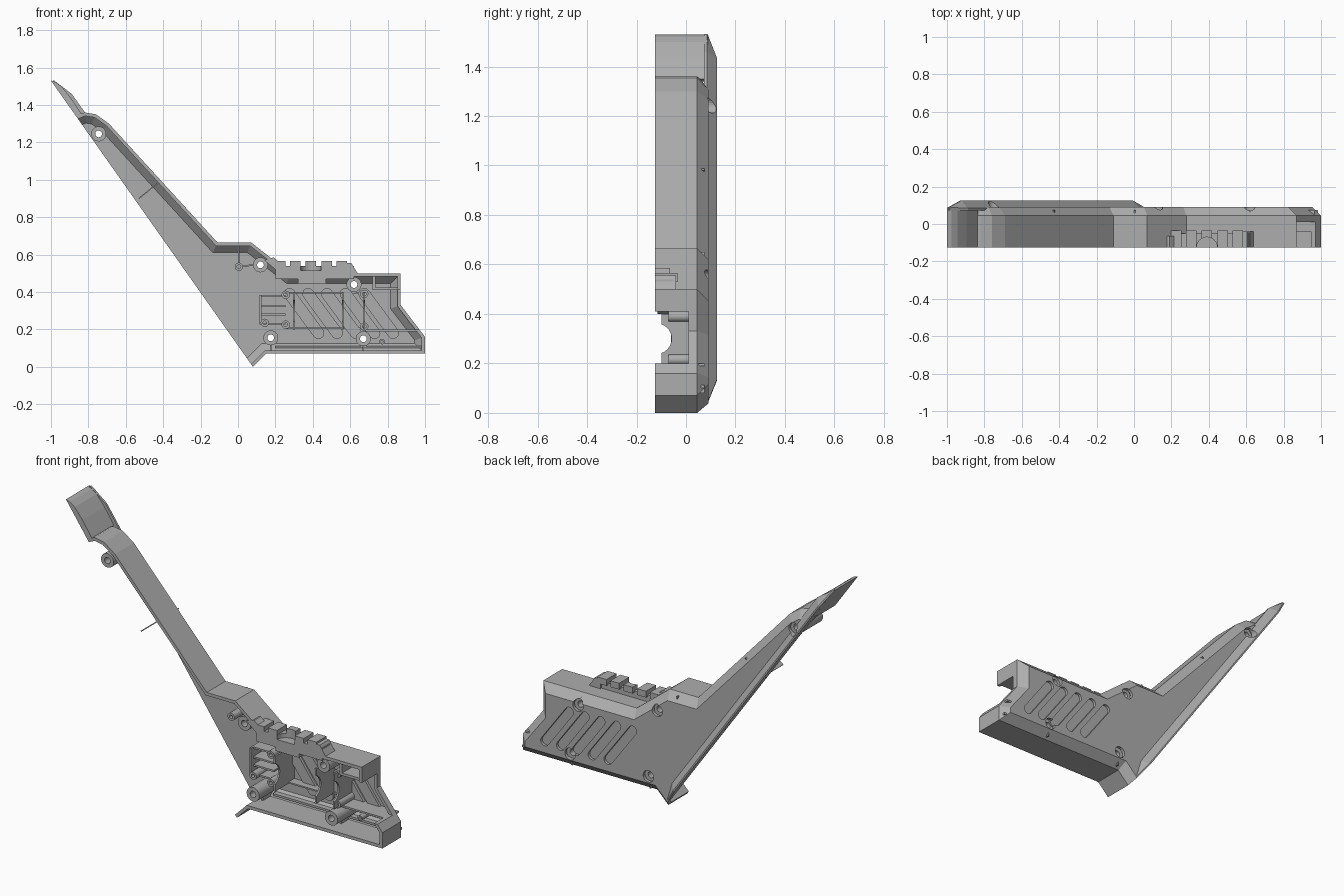
import bpy, bmesh, math
from mathutils import Vector

if "Cube" in bpy.data.objects:
    bpy.data.objects.remove(bpy.data.objects["Cube"])

grey = bpy.data.materials.new("mid grey plastic")
grey.diffuse_color = (0.42, 0.42, 0.42, 1)
grey.use_nodes = True
grey.node_tree.nodes["Principled BSDF"].inputs["Base Color"].default_value = grey.diffuse_color


def loft(name, rings, closed=False, smooth=False):
    """Skin a list of equal-length rings; cap the ends, or join last to first."""
    bm = bmesh.new()
    vs = [[bm.verts.new(p) for p in r] for r in rings]
    n = len(rings[0])
    pairs = list(zip(vs, vs[1:])) + ([(vs[-1], vs[0])] if closed else [])
    for a, b in pairs:
        for i in range(n):
            j = (i + 1) % n
            bm.faces.new((a[i], a[j], b[j], b[i]))
    if not closed:
        bm.faces.new(vs[0])
        bm.faces.new(vs[-1])
    bmesh.ops.recalc_face_normals(bm, faces=bm.faces)
    me = bpy.data.meshes.new(name)
    bm.to_mesh(me)
    bm.free()
    me.materials.append(grey)
    ob = bpy.data.objects.new(name, me)
    bpy.context.collection.objects.link(ob)
    if smooth:
        bpy.ops.object.select_all(action='DESELECT')
        ob.select_set(True)
        bpy.context.view_layer.objects.active = ob
        bpy.ops.object.shade_smooth_by_angle(angle=math.radians(35))
    return ob


def ring(poly, y):
    return [(x, y, z) for x, z in poly]


def prism(name, poly, y0, y1, **k):
    return loft(name, [ring(poly, y0), ring(poly, y1)], **k)


def box(name, x0, x1, y0, y1, z0, z1):
    return prism(name, [(x0, z0), (x1, z0), (x1, z1), (x0, z1)], y0, y1)


def rib(name, a, b, y0, y1, t=0.008):
    a, b = Vector(a), Vector(b)
    d = (b - a).normalized() * t / 2
    n = Vector((-d.y, d.x))
    return prism(name, [a - n, b - n, b + n, a + n], y0, y1)


def circle(x, z, r, n=24):
    return [(x + r * math.cos(2 * math.pi * i / n), z + r * math.sin(2 * math.pi * i / n)) for i in range(n)]


def stadium(a, b, r, n=8):
    """Rounded slot outline between two points."""
    ang = math.atan2(b[1] - a[1], b[0] - a[0])
    pts = []
    for c, s in ((b, ang - math.pi / 2), (a, ang + math.pi / 2)):
        pts += [(c[0] + r * math.cos(s + math.pi * i / n), c[1] + r * math.sin(s + math.pi * i / n)) for i in range(n + 1)]
    return pts


def tube(name, x, z, ro, ri, y0, y1):
    return loft(name, [ring(circle(x, z, ro), y0), ring(circle(x, z, ro), y1),
                       ring(circle(x, z, ri), y1), ring(circle(x, z, ri), y0)], closed=True, smooth=True)


def offset(poly, d, d0):
    """Inset a counter-clockwise outline by d; the first edge (the butt line) by d0."""
    lines = []
    for i, p in enumerate(poly):
        p, q = Vector(p), Vector(poly[(i + 1) % len(poly)])
        t = (q - p).normalized()
        lines.append((p + Vector((-t.y, t.x)) * (d0 if i == 0 else d), t))
    out = []
    for i, (p, t) in enumerate(lines):
        q, s = lines[i - 1]
        k = ((p - q).x * t.y - (p - q).y * t.x) / (s.x * t.y - s.y * t.x)
        out.append(tuple(q + s * k))
    return out


def cut(ob, cutters):
    bpy.context.view_layer.objects.active = ob
    for c in cutters:
        c.hide_render = True
        m = ob.modifiers.new("cut", 'BOOLEAN')
        m.operation, m.solver, m.object = 'DIFFERENCE', 'EXACT', c
        bpy.ops.object.modifier_apply(modifier=m.name)


def drop(cutters):
    for c in cutters:
        bpy.data.objects.remove(c)


# half shell: chamfered outside, hollow, open towards -y and along the butt line
P = [(-0.866, 1.34), (0.08, 0), (0.15, 0.07), (1, 0.07), (1, 0.16), (0.87, 0.33), (0.87, 0.5),
     (0.28, 0.5), (0.07, 0.665), (-0.11, 0.665), (-0.69, 1.3), (-0.76, 1.35), (-0.82, 1.36)]
shell = loft("shell_half", [ring(P, -0.125), ring(P, 0.045), ring(offset(P, 0.045, 0), 0.09)])
inner = offset(P, 0.018, -0.05)
cavity = loft("cavity_cutter", [ring(inner, -0.2), ring(inner, 0.036), ring(offset(P, 0.055, -0.05), 0.073)])

# raised lip running along the butt line
A, B = Vector((-1, 1.53)), Vector((0.08, 0))
D = (B - A).normalized()
N = Vector((-D.y, D.x))
stations = []
for z, h in ((1.525, 0.088), (1.43, 0.125), (0.13, 0.125), (0.04, 0.088)):
    e = A.lerp(B, (1.53 - z) / 1.53)
    sec = ((0, 0.073), (0, h), (0.008, h), (0.01 + h - 0.085, 0.085), (0.01 + h - 0.085, 0.073))
    stations.append([(e.x + N.x * o, y, e.y + N.y * o) for o, y in sec])
lip = loft("butt_lip", stations)

# curved tab at the top of the butt
tab = [(-1, 1.53), (-0.866, 1.34), (-0.835, 1.35), (-0.895, 1.44), (-0.945, 1.5), (-0.975, 1.522)]
prism("butt_tab", tab, -0.125, 0.088)

# screw bosses with counterbored holes
screws = [(0.12, 0.545), (0.62, 0.44), (0.175, 0.155), (0.67, 0.15), (-0.745, 1.245)]
bores = []
for x, z in screws:
    tube("screw_boss", x, z, 0.04, 0.018, -0.115, 0.066)
    bores.append(prism("bore_cutter", circle(x, z, 0.033), 0.03, 0.2))

# five slanted blind vent slots, backed by raised pads inside
slots = []
for i in range(5):
    b = 0.43 + 0.1 * i
    s = ((b, 0.18), (b - 0.155, 0.39))
    slots.append(prism("slot_cutter", stadium(*s, 0.026), 0.06, 0.2))
    prism("vent_pad", stadium(*s, 0.031), 0.058, 0.0745)

# opening in the forward end
mouth = box("mouth_cutter", 0.8, 1.1, -0.2, 0.01, 0.2, 0.41)
cut(shell, [cavity] + bores + slots + [mouth])
cut(lip, bores[-1:])
drop([cavity, mouth] + bores + slots)

# shelves above and below the mouth
box("lower_shelf", 0.68, 0.965, -0.04, 0.074, 0.19, 0.2)
box("lower_step", 0.2, 0.985, 0.03, 0.074, 0.1, 0.112)
box("upper_shelf", 0.72, 0.868, -0.11, 0.04, 0.41, 0.425)
box("upper_hook", 0.72, 0.735, -0.11, 0.04, 0.42, 0.49)

# cradle plates with half-round seats
for x in (0.3, 0.56, 0.675):
    sec = [(0.074, 0.2), (0.074, 0.4), (-0.1, 0.4)]
    for i in range(13):
        a = math.radians(160 - 140 * i / 12)
        sec.append((-0.12 + 0.062 * math.sin(a), 0.3 - 0.062 * math.cos(a)))
    sec.append((-0.1, 0.2))
    loft("cradle_plate", [[(x + o, y, z) for y, z in sec] for o in (-0.005, 0.005)])

# frame ribs around the inner compartment
for z in (0.205, 0.395):
    rib("compartment_rib", (0.3, z), (0.56, z), 0.02, 0.074)
    rib("side_rib", (0.56, z), (0.68, z), 0.05, 0.074)
    rib("side_rib", (0.25, z), (0.3, z), 0.0, 0.074)
rib("contact_wall", (0.12, 0.225), (0.12, 0.385), -0.06, 0.074, 0.01)
for z in (0.23, 0.28, 0.325, 0.38):
    rib("contact_rib", (0.12, z), (0.255, z), -0.04, 0.074, 0.01)

# small posts
for x, z in ((0.255, 0.385), (0.255, 0.225), (0.143, 0.235), (0.675, 0.39), (0.675, 0.215), (0.005, 0.535)):
    tube("small_post", x, z, 0.022, 0.01, -0.07, 0.074)
tube("tiny_post", 0.77, 0.135, 0.015, 0.007, 0.0, 0.074)

# stiffening ribs
rib("butt_rib", (-0.53, 0.9), (-0.425, 0.985), -0.12, 0.074, 0.006)
rib("boss_rib", (0.175, 0.08), (0.175, 0.12), -0.03, 0.074)
rib("boss_rib", (0.67, 0.08), (0.67, 0.115), -0.03, 0.074)
rib("post_rib", (0.005, 0.55), (0.005, 0.65), 0.0, 0.074)
rib("post_rib", (0.02, 0.537), (0.085, 0.545), 0.0, 0.074)

# toothed rail on top with a half-round hole
rail = [box("rail_base", 0.2, 0.62, -0.125, -0.05, 0.47, 0.54)]
for x in (0.225, 0.305, 0.39, 0.475, 0.555):
    rail.append(box("rail_tooth", x - 0.028, x + 0.028, -0.125, -0.035, 0.53, 0.566))
rail.append(prism("rail_ramp", [(0.57, 0.5), (0.64, 0.5), (0.605, 0.555), (0.57, 0.555)], -0.125, -0.04))
prism("rail_rear_ramp", [(0.14, 0.57), (0.2, 0.52), (0.22, 0.52), (0.22, 0.56), (0.19, 0.585)], -0.125, -0.065)
hole = loft("hole_cutter", [[(x, y, z) for x, y in circle(0.39, -0.125, 0.055)] for z in (0.515, 0.7)])
cut(rail[0], [hole])
cut(rail[3], [hole])
drop([hole])
box("rail_latch", 0.32, 0.47, -0.12, -0.06, 0.445, 0.5)
